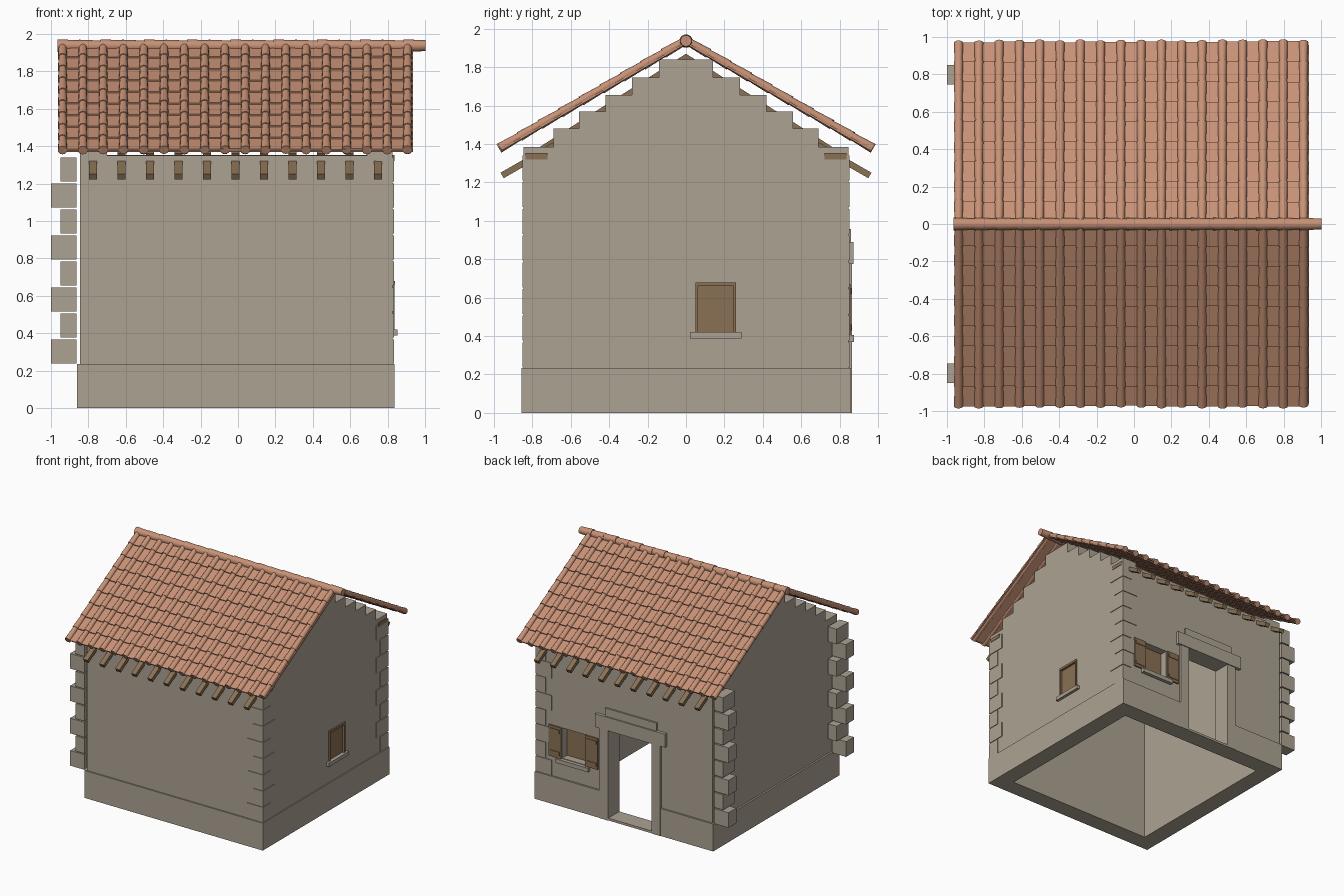
import bpy, bmesh, math, random
from mathutils import Matrix, Vector

random.seed(4)
if "Cube" in bpy.data.objects:
    bpy.data.objects.remove(bpy.data.objects["Cube"], do_unlink=True)


def material(name, rgb):
    m = bpy.data.materials.new(name)
    m.use_nodes = True
    m.diffuse_color = (*rgb, 1)
    m.node_tree.nodes["Principled BSDF"].inputs["Base Color"].default_value = (*rgb, 1)
    return m


STONE = material("stone", (0.42, 0.365, 0.295))
WOOD = material("wood", (0.255, 0.165, 0.09))
TILE = material("terracotta", (0.57, 0.285, 0.18))


def finish(name, bm, mat):
    mesh = bpy.data.meshes.new(name)
    bmesh.ops.recalc_face_normals(bm, faces=bm.faces)
    bm.to_mesh(mesh)
    bm.free()
    mesh.materials.append(mat)
    ob = bpy.data.objects.new(name, mesh)
    bpy.context.collection.objects.link(ob)
    return ob


def add_box(bm, lo, hi, frame=Matrix()):
    lo, hi = Vector(lo), Vector(hi)
    m = Matrix.Translation((lo + hi) / 2) @ Matrix.Diagonal((*(hi - lo), 1))
    return bmesh.ops.create_cube(bm, size=1, matrix=frame @ m)["verts"]


def boxes(name, mat, *spans):
    bm = bmesh.new()
    for lo, hi in spans:
        add_box(bm, lo, hi)
    return finish(name, bm, mat)


def activate(ob):
    bpy.ops.object.select_all(action='DESELECT')
    ob.select_set(True)
    bpy.context.view_layer.objects.active = ob


def cut(ob, lo, hi):
    cutter = boxes("cutter", STONE, (lo, hi))
    cutter.hide_render = True
    mod = ob.modifiers.new("cut", 'BOOLEAN')
    mod.operation, mod.solver, mod.object = 'DIFFERENCE', 'EXACT', cutter
    activate(ob)
    bpy.ops.object.modifier_apply(modifier=mod.name)
    bpy.data.objects.remove(cutter, do_unlink=True)


# Walls with stepped gables
steps = [(0.845, 1.385), (0.69, 1.48), (0.557, 1.57), (0.42, 1.656), (0.28, 1.747), (0.14, 1.84)]
half = [(0.845, 0.2)]
for i, (y, z) in enumerate(steps):
    half.append((y, z))
    if i + 1 < len(steps):
        half.append((steps[i + 1][0], z))
outline = half + [(-y, z) for y, z in reversed(half)]
bm = bmesh.new()
face = bm.faces.new([bm.verts.new((-0.845, y, z)) for y, z in outline])
new = bmesh.ops.extrude_face_region(bm, geom=[face])["geom"]
bmesh.ops.translate(bm, vec=(1.672, 0, 0), verts=[v for v in new if isinstance(v, bmesh.types.BMVert)])
walls = finish("walls", bm, STONE)
plinth = boxes("plinth", STONE, ((-0.86, -0.857, 0), (0.836, 0.86, 0.235)))
DOOR = (-0.275, 0.137)
WIN = (0.365, 0.585)
cut(walls, (-0.7, -2, 1.35), (0.69, 2, 3))
for ob in (walls, plinth):
    cut(ob, (-0.71, -0.71, -1), (0.69, 0.71, 3))
    cut(ob, (DOOR[0], 0.6, 0.02), (DOOR[1], 1, 0.776))
cut(walls, (WIN[0], 0.6, 0.41), (WIN[1], 1, 0.67))
cut(walls, (0.8, 0.05, 0.42), (1, 0.26, 0.672))

# Corner blocks, alternating long and short
spans = []
for k in range(8):
    z = 0.237 + k * 0.139
    long_x = k % 2 == 0
    for s in (-1, 1):
        y_in = 0.745 if long_x else 0.692
        y0, y1 = sorted((s * y_in, s * 0.851))
        spans.append(((0.682 if long_x else 0.74, y0, z), (0.833, y1, z + 0.13)))
        spans.append(((-1.0 if long_x else -0.948, y0, z), (-0.864, y1, z + 0.13)))
boxes("corner_blocks", STONE, *spans)

# Door surround
boxes("door_surround", STONE,
      ((DOOR[0] - 0.085, 0.8, 0), (DOOR[0], 0.864, 0.776)),
      ((DOOR[1], 0.8, 0), (DOOR[1] + 0.085, 0.864, 0.776)),
      ((-0.41, 0.8, 0.776), (0.255, 0.872, 0.89)),
      ((-0.32, 0.8, 0.89), (0.17, 0.86, 0.958)))

# Back window with open shutters
boxes("back_window_sill", STONE, ((0.32, 0.75, 0.37), (0.63, 0.875, 0.405)))
boxes("back_window_panel", WOOD, ((WIN[0], 0.765, 0.41), (WIN[1], 0.78, 0.67)))
spans = []
for x in (0.24, 0.59):
    spans.append(((x, 0.843, 0.405), (x + 0.118, 0.857, 0.672)))
    for z in (0.43, 0.62):
        spans.append(((x + 0.012, 0.85, z), (x + 0.106, 0.862, z + 0.03)))
boxes("back_window_shutters", WOOD, *spans)

# Side window
boxes("side_window_sill", STONE, ((0.76, 0.02, 0.388), (0.852, 0.29, 0.42)))
boxes("side_window", WOOD,
      ((0.795, 0.05, 0.42), (0.82, 0.26, 0.672)),
      ((0.8, 0.05, 0.42), (0.838, 0.062, 0.672)),
      ((0.8, 0.248, 0.42), (0.838, 0.26, 0.672)),
      ((0.8, 0.05, 0.66), (0.84, 0.26, 0.68)))

# Wall plates under the rafters
boxes("wall_plates", WOOD, *[((-0.84, min(a, b), 1.32), (0.836, max(a, b), 1.352))
                             for a, b in ((0.72, 0.835), (-0.72, -0.835))])


def slope_frame(side, peak, angle):
    """Local x across, y down the slope, z outward."""
    c, s = math.cos(angle), math.sin(angle)
    m = Matrix(((side, 0, 0), (0, side * c, side * s), (0, -s, c))).to_4x4()
    return Matrix.Translation((0, 0, peak)) @ m


# Rafters and their tails under the eaves
bm = bmesh.new()
for side in (-1, 1):
    inner = slope_frame(side, 1.87, math.radians(32.5))
    tail = slope_frame(side, 1.808, math.radians(30))
    for i in range(11):
        x = side * (-0.775 + i * 0.1524)
        if 0 < i < 10:
            add_box(bm, (x - 0.021, 0, -0.035), (x + 0.021, 0.95, 0), inner)
        add_box(bm, (x - 0.021, 0.8, -0.033), (x + 0.021, 1.115, 0), tail)
finish("rafters", bm, WOOD)

# Roof: deck, overlapping pan tiles, and rows of cover tiles
ANGLE = math.radians(30)
ROWS, LENGTH, PITCH = 9, 1.112, 0.1085
step = LENGTH / ROWS
lay = Matrix.Rotation(-math.pi / 2, 4, 'X')
for side, label in ((-1, "front"), (1, "back")):
    frame = slope_frame(side, 1.92, ANGLE)
    bm = bmesh.new()
    x0, x1 = sorted((side * -0.955, side * 0.935))
    add_box(bm, (x0, 0, 0), (x1, LENGTH - 0.01, 0.01), frame)
    for col in range(18):
        x = side * (-0.938 + col * PITCH)
        for row in range(ROWS):
            end = (row + 1) * step + random.uniform(-0.004, 0.004)
            mid = end - step / 2
            # pan tile, lifted at its lower end
            if col < 17 or row >= 0:
                xp = x + side * PITCH / 2
                w = 0.048 if col < 17 else 0.0
                if w:
                    tilt = (Matrix.Translation((xp, mid, 0.014))
                            @ Matrix.Rotation(0.07, 4, 'X'))
                    add_box(bm, (-w, -step / 2 - 0.015, -0.005), (w, step / 2, 0.005), frame @ tilt)
            # cover tile, wider at its lower end
            place = Matrix.Translation((x, mid - 0.008, 0.017))
            bmesh.ops.create_cone(bm, cap_ends=True, segments=12, radius1=0.02, radius2=0.0255,
                                  depth=step + 0.016, matrix=frame @ place @ lay)
    roof = finish(label + "_roof_tiles", bm, TILE)
    activate(roof)
    bpy.ops.object.shade_smooth_by_angle(angle=math.radians(40))

# Ridge caps
bm = bmesh.new()
turn = Matrix.Rotation(math.pi / 2, 4, 'Y')
for i in range(17):
    place = Matrix.Translation((-0.907 + i * 0.1156, 0, 1.937 - 0.002 * (i % 2)))
    bmesh.ops.create_cone(bm, cap_ends=True, segments=16, radius1=0.034, radius2=0.029,
                          depth=0.118, matrix=place @ turn)
ridge = finish("ridge_caps", bm, TILE)
activate(ridge)
bpy.ops.object.shade_smooth_by_angle(angle=math.radians(40))
